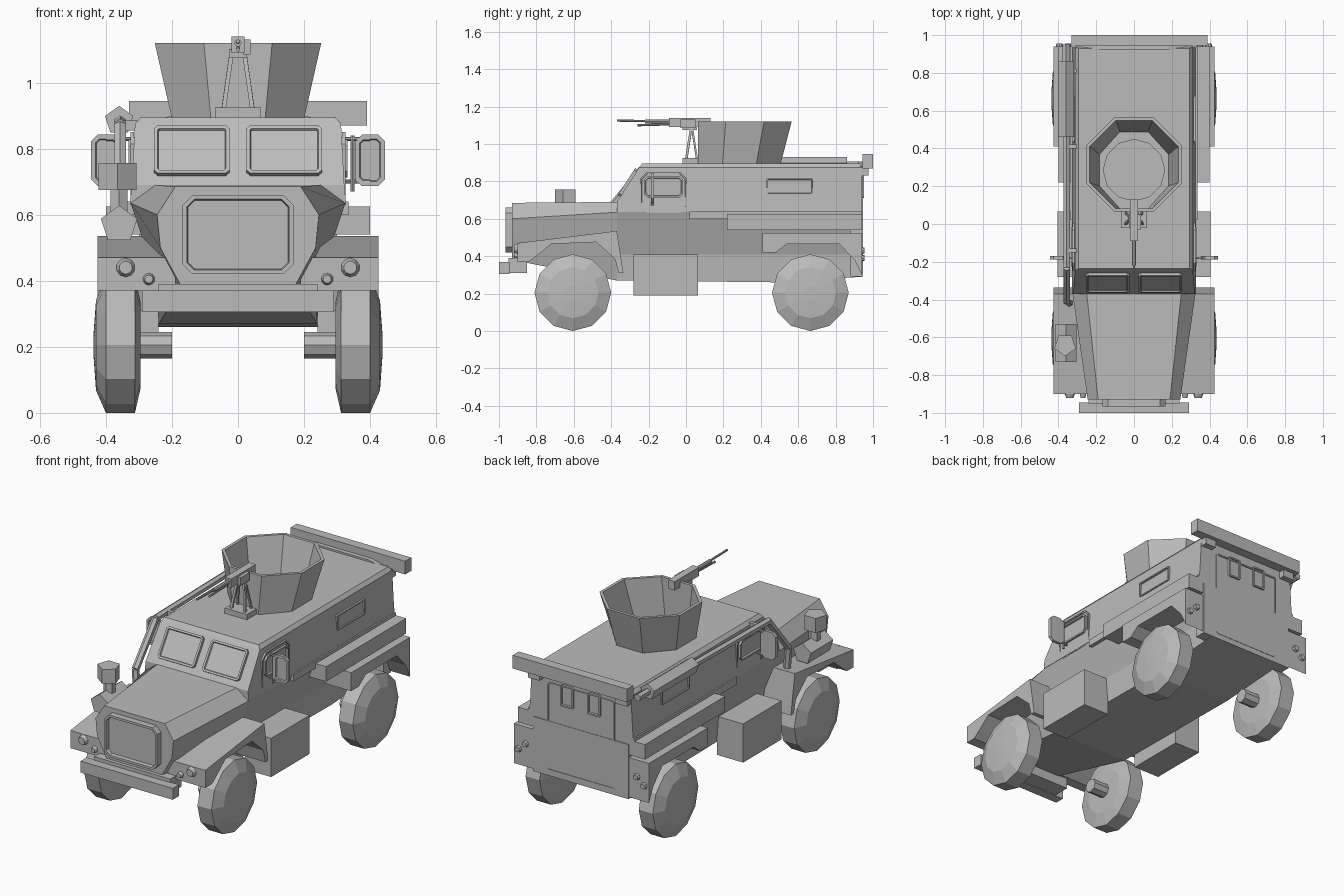
import bpy
import bmesh
from math import radians
from mathutils import Matrix, Vector

cube = bpy.data.objects.get("Cube")
if cube:
    bpy.data.objects.remove(cube, do_unlink=True)

grey = bpy.data.materials.new("plain grey")
grey.use_nodes = True
grey.diffuse_color = (0.5, 0.5, 0.5, 1)
grey.node_tree.nodes["Principled BSDF"].inputs["Base Color"].default_value = grey.diffuse_color
grey.node_tree.nodes["Principled BSDF"].inputs["Roughness"].default_value = 0.8

FRONT, BACK, UP = Vector((0, -1, 0)), Vector((0, 1, 0)), Vector((0, 0, 1))
SIDES = (("left", 1), ("right", -1))


def finish(name, bm):
    bmesh.ops.recalc_face_normals(bm, faces=bm.faces)
    mesh = bpy.data.meshes.new(name)
    bm.to_mesh(mesh)
    bm.free()
    mesh.materials.append(grey)
    obj = bpy.data.objects.new(name, mesh)
    bpy.context.collection.objects.link(obj)
    return obj


def loft(name, rings):
    """Skin a list of equal-length rings and cap both ends."""
    bm = bmesh.new()
    loops = [[bm.verts.new(p) for p in ring] for ring in rings]
    for a, b in zip(loops, loops[1:]):
        for i in range(len(a)):
            j = (i + 1) % len(a)
            bm.faces.new((a[i], a[j], b[j], b[i]))
    bm.faces.new(loops[0])
    bm.faces.new(loops[-1])
    return finish(name, bm)


def box(name, x, y, z):
    corners = ((0, 0), (1, 0), (1, 1), (0, 1))
    return loft(name, [[(x[i], y[j], h) for i, j in corners] for h in z])


def side_prism(name, outline, x):
    """Extrude a (y, z) outline across x."""
    return loft(name, [[(h, y, z) for y, z in outline] for h in x])


def rod(name, a, b, r1, r2=None, sides=8):
    a, b = Vector(a), Vector(b)
    turn = (b - a).to_track_quat('Z', 'Y').to_matrix().to_4x4()
    bm = bmesh.new()
    bmesh.ops.create_cone(bm, cap_ends=True, segments=sides, radius1=r1,
                          radius2=r1 if r2 is None else r2, depth=(b - a).length,
                          matrix=Matrix.Translation((a + b) / 2) @ turn)
    return finish(name, bm)


def panel(name, centre, normal, size, cut, depth, rim, up=UP):
    """Plate with clipped corners and a recessed face."""
    right = up.cross(normal)
    w, h = size[0] / 2, size[1] / 2
    outline = []
    for sx, sy in ((1, 1), (-1, 1), (-1, -1), (1, -1)):
        pair = [(sx * w, sy * (h - cut)), (sx * (w - cut), sy * h)]
        outline += pair if sx * sy > 0 else pair[::-1]
    bm = bmesh.new()
    base = [Vector(centre) + right * u + up * v for u, v in outline]
    low = [bm.verts.new(p) for p in base]
    top = [bm.verts.new(p + normal * depth) for p in base]
    for i in range(len(low)):
        j = (i + 1) % len(low)
        bm.faces.new((low[i], low[j], top[j], top[i]))
    bm.faces.new(low[::-1])
    face = bm.faces.new(top)
    bm.normal_update()
    bmesh.ops.inset_region(bm, faces=[face], thickness=rim)
    bmesh.ops.inset_region(bm, faces=[face], thickness=rim / 4, depth=-depth / 2)
    return finish(name, bm)


def section(y, half):
    return [(x, y, z) for x, z in half] + [(-x, y, z) for x, z in reversed(half)]


# Hull and bonnet
waist = [(0.25, 0.69), (0.325, 0.635), (0.25, 0.41)]
loft("hull", [
    section(-0.93, [(0.19, 0.685), (0.245, 0.6), (0.235, 0.5), (0.17, 0.38)]),
    section(-0.37, waist + [(0.24, 0.27)]),
    section(0.5, waist + [(0.24, 0.26)]),
    section(0.94, waist + [(0.24, 0.29)])])

# Cabin
loft("cabin", [[(-x, f, z), (x, f, z), (x, b, z), (-x, b, z)] for x, f, b, z in (
    (0.327, -0.37, 0.94, 0.635), (0.322, -0.37, 0.94, 0.69),
    (0.312, -0.25, 0.94, 0.875), (0.295, -0.235, 0.93, 0.895))])

# Windscreen panes
slope = Vector((0, 0.12, 0.185)).normalized()
out = Vector((1, 0, 0)).cross(slope)
for side, s in SIDES:
    panel(side + "_windscreen", (s * 0.14, -0.305, 0.79), out, (0.23, 0.172),
          0.012, 0.016, 0.012, slope)

# Grille, bumper and underside
panel("grille", (0, -0.925, 0.54), FRONT, (0.335, 0.24), 0.03, 0.04, 0.014)
box("front_bumper", (-0.29, 0.29), (-1, -0.945), (0.305, 0.37))
box("bumper_mount", (-0.24, 0.24), (-0.95, -0.85), (0.31, 0.39))
box("rear_sill", (-0.3, 0.3), (0.88, 0.945), (0.29, 0.6))

front_arch = [(-0.9, 0.37), (-0.9, 0.47), (-0.37, 0.535), (-0.335, 0.31), (-0.36, 0.31),
              (-0.38, 0.385), (-0.48, 0.475), (-0.72, 0.465), (-0.8, 0.4), (-0.84, 0.37)]
rear_arch = [(0.41, 0.42), (0.41, 0.525), (0.94, 0.525), (0.94, 0.3), (0.9, 0.38),
             (0.82, 0.465), (0.54, 0.465), (0.48, 0.42)]

for side, s in SIDES:
    normal = Vector((s, 0, 0))
    # Mudguards, side lockers and boxes
    side_prism(side + "_front_mudguard", front_arch, (s * 0.19, s * 0.425))
    side_prism(side + "_rear_mudguard", rear_arch, (s * 0.23, s * 0.425))
    box(side + "_locker", sorted((s * 0.25, s * 0.4)), (0.22, 0.94), (0.54, 0.625))
    box(side + "_fuel_box", sorted((s * 0.24, s * 0.405)), (-0.28, 0.065), (0.19, 0.41))
    box(side + "_waist_rail", sorted((s * 0.3, s * 0.335)), (0.02, 0.94), (0.6, 0.64))

    # Wheels: spun tyre with a raised hub
    for place, y in (("front", -0.605), ("rear", 0.665)):
        profile = ((0.295, 0.13), (0.312, 0.205), (0.4, 0.205), (0.43, 0.137), (0.437, 0.04))
        rings = []
        for x, r in profile:
            spoke = Vector((0, 0, r))
            rings.append([Vector((s * x, y, 0.205)) + Matrix.Rotation(radians(30 * k), 3, 'X') @ spoke
                          for k in range(12)])
        loft(side + "_" + place + "_wheel", rings)
        rod(side + "_" + place + "_axle", (s * 0.2, y, 0.205), (s * 0.3, y, 0.205), 0.04)

    # Head and tail lamps
    for label, x, z, r in (("head", 0.34, 0.44, 0.033), ("marker", 0.27, 0.405, 0.021)):
        rod(side + "_" + label + "_lamp", (s * x, -0.89, z), (s * x, -0.92, z), r, r * 0.6, 10)
    for label, x, z in (("brake", 0.35, 0.43), ("turn", 0.395, 0.39)):
        rod(side + "_" + label + "_lamp", (s * x, 0.93, z), (s * x, 0.955, z), 0.022, 0.015)

    # Door, side windows and rear windows
    panel(side + "_door", (s * 0.315, -0.12, 0.74), normal, (0.25, 0.22), 0.035, 0.01, 0.008)
    panel(side + "_door_window", (s * 0.312, -0.12, 0.77), normal, (0.21, 0.115), 0.02, 0.02, 0.01)
    panel(side + "_rear_side_window", (s * 0.308, 0.555, 0.772), normal, (0.25, 0.088), 0.006, 0.018, 0.008)
    panel(side + "_back_window", (s * 0.085, 0.935, 0.77), BACK, (0.08, 0.12), 0.006, 0.018, 0.009)

    # Mirrors on tubular arms
    panel(side + "_mirror", (s * 0.4, -0.17, 0.765), FRONT, (0.09, 0.155), 0.02, 0.018, 0.014)
    rod(side + "_mirror_post", (s * 0.347, -0.18, 0.67), (s * 0.347, -0.18, 0.84), 0.006)
    for label, z in (("upper", 0.83), ("lower", 0.7)):
        rod(side + "_" + label + "_mirror_arm", (s * 0.3, -0.18, z), (s * 0.4, -0.18, z), 0.006)

    # Gun mount legs
    rod(side + "_mount_leg", (s * 0.045, 0, 0.91), (s * 0.018, 0.03, 1.1), 0.009, sides=4)
    rod(side + "_mount_brace", (s * 0.045, 0.06, 0.91), (s * 0.018, 0.03, 1.1), 0.007, sides=4)

# Back door and light bar
panel("back_door", (0, 0.938, 0.57), BACK, (0.42, 0.5), 0.01, 0.009, 0.008)
box("rear_light_bar", (-0.33, 0.39), (0.945, 1), (0.87, 0.945))
loft("bar_bracket", [[(-0.28, y, 0.88), (0.28, y, 0.88), (0.18, y, 0.905), (-0.18, y, 0.905)]
                     for y in (0.92, 0.95)])
for side, s in SIDES:
    box(side + "_bar_strut", sorted((s * 0.24, s * 0.31)), (0.93, 0.975), (0.83, 0.88))

# Turret: open flared octagon on a hatch ring
rings = []
for cy, hx, hy, z in ((0.285, 0.2, 0.22, 0.89), (0.315, 0.252, 0.25, 1.12),
                      (0.315, 0.235, 0.233, 1.12), (0.285, 0.183, 0.203, 0.9)):
    k = 0.41
    corners = ((1, k), (k, 1), (-k, 1), (-1, k), (-1, -k), (-k, -1), (k, -1), (1, -k))
    rings.append([(u * hx, cy + v * hy, z) for u, v in corners])
loft("turret_shield", rings)
rod("hatch_ring", (0, 0.285, 0.895), (0, 0.285, 0.91), 0.165, sides=12)

# Machine gun
box("mount_base", (-0.07, 0.07), (-0.02, 0.07), (0.89, 0.925))
box("gun_cradle", (-0.027, 0.027), (-0.02, 0.06), (1.075, 1.1))
box("gun_body", (-0.02, 0.02), (-0.09, 0.13), (1.09, 1.14))
box("ammo_box", (0.015, 0.038), (-0.03, 0.05), (1.085, 1.13))
rod("gun_jacket", (0, -0.22, 1.12), (0, -0.08, 1.12), 0.011)
rod("gun_barrel", (0, -0.37, 1.125), (0, -0.2, 1.122), 0.006)
rod("gas_tube", (0, -0.26, 1.1), (0, -0.08, 1.105), 0.006)

# Exhaust along the right roof edge
rod("silencer", (-0.36, 0.86, 0.885), (-0.36, 0.46, 0.885), 0.045, sides=5)
rod("tail_pipe", (-0.36, 0.95, 0.885), (-0.36, 0.86, 0.885), 0.02, sides=6)
path = [(-0.357, 0.46, 0.88), (-0.357, -0.23, 0.87), (-0.357, -0.41, 0.65), (-0.34, -0.42, 0.5)]
for i, (a, b) in enumerate(zip(path, path[1:])):
    rod("exhaust_pipe_%d" % i, a, b, 0.02, sides=6)
for i, y in enumerate((-0.15, 0.4, 0.8)):
    box("exhaust_clamp_%d" % i, (-0.36, -0.3), (y, y + 0.02), (0.855, 0.885))

# Air intake on the right mudguard
rod("intake_base", (-0.36, -0.73, 0.57), (-0.36, -0.53, 0.57), 0.058, sides=5)
rod("intake_neck", (-0.36, -0.64, 0.58), (-0.36, -0.64, 0.69), 0.03, sides=6)
rod("intake_cap", (-0.365, -0.64, 0.675), (-0.365, -0.64, 0.757), 0.06, sides=5)
